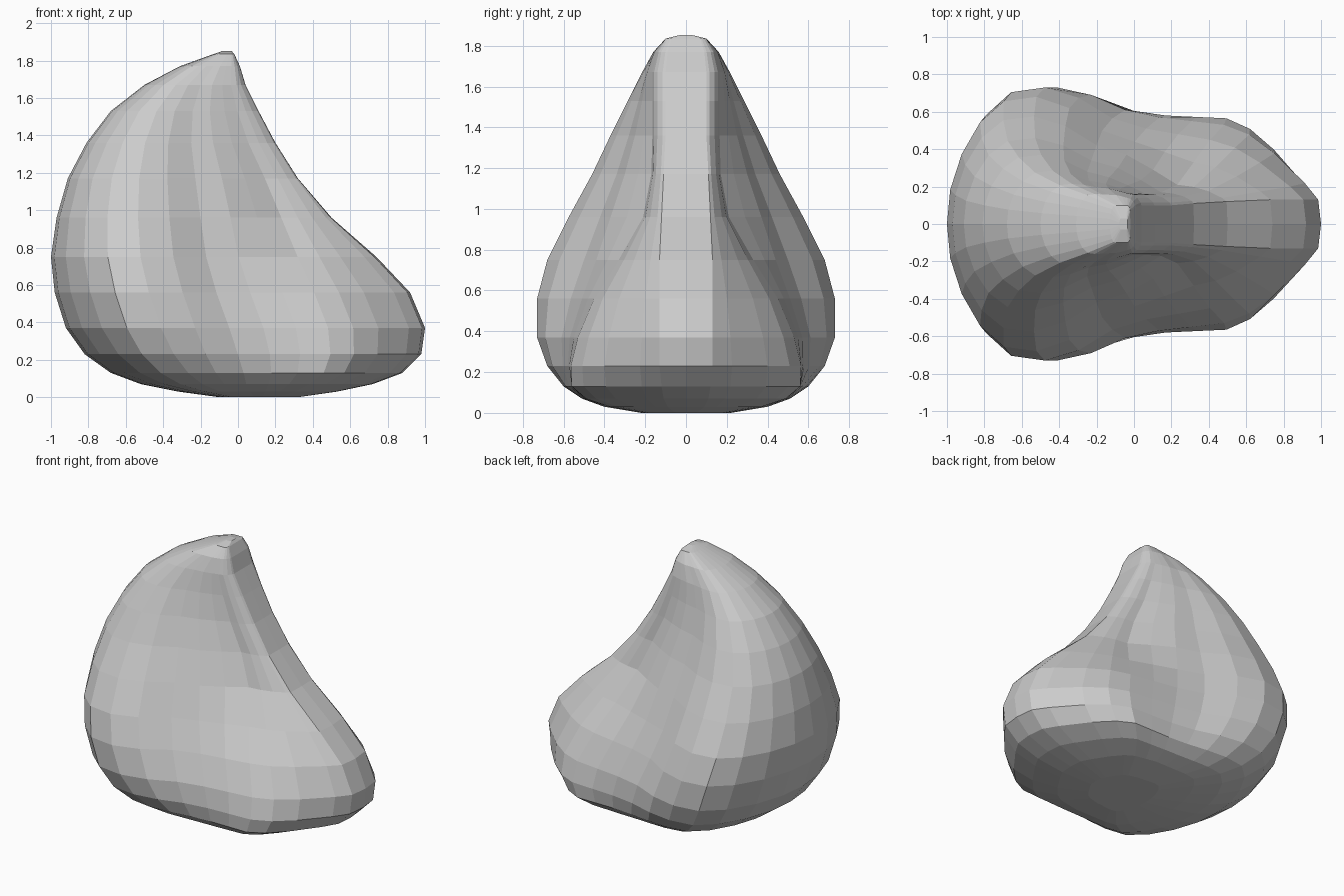
import bpy, bmesh, math

# Horizontal sections: z, rear x, front x, half widths (rear lobe, waist, front lobe, front tip)
SECTIONS = [
    (0.00, -0.10, 0.32, 0.22, 0.21, 0.19, 0.05),
    (0.03, -0.32, 0.53, 0.40, 0.40, 0.37, 0.09),
    (0.07, -0.52, 0.72, 0.51, 0.50, 0.49, 0.11),
    (0.13, -0.68, 0.88, 0.60, 0.56, 0.56, 0.12),
    (0.23, -0.82, 0.98, 0.68, 0.58, 0.565, 0.13),
    (0.37, -0.92, 1.00, 0.73, 0.57, 0.53, 0.13),
    (0.56, -0.98, 0.92, 0.73, 0.51, 0.45, 0.13),
    (0.75, -1.00, 0.74, 0.68, 0.44, 0.33, 0.13),
    (0.96, -0.97, 0.50, 0.575, 0.37, 0.21, 0.12),
    (1.17, -0.91, 0.32, 0.46, 0.30, 0.17, 0.11),
    (1.36, -0.81, 0.20, 0.37, 0.25, 0.165, 0.10),
    (1.53, -0.68, 0.11, 0.285, 0.215, 0.165, 0.10),
    (1.67, -0.50, 0.04, 0.215, 0.19, 0.165, 0.10),
    (1.77, -0.31, 0.01, 0.16, 0.155, 0.14, 0.09),
    (1.835, -0.13, -0.02, 0.10, 0.10, 0.10, 0.07),
    (1.852, -0.08, -0.035, 0.03, 0.03, 0.03, 0.02),
]
REAR = [(0.01, 0.27), (0.045, 0.55), (0.10, 0.80), (0.17, 0.965), (0.265, 1.0)]
CAP = [(0.80, 0.87), (0.87, 0.62), (0.955, 0.22), (0.992, 0.0)]


def blend(a, b, t):
    return a + (b - a) * (1 - math.cos(math.pi * t)) / 2


def half_outline(rear, waist, front, tip):
    """Normalised length and half width from the rear round to the front tip."""
    pts = [(u, k * rear) for u, k in REAR]
    pts += [(u, blend(rear, waist, (u - 0.265) / 0.285)) for u in (0.36, 0.455, 0.55)]
    pts += [(u, blend(waist, front, (u - 0.55) / 0.18)) for u in (0.64, 0.73)]
    pts += [(u, tip + (front - tip) * k) for u, k in CAP]
    return pts


# Body: one loft through mirrored sections, the upper ones bulging further forward
bm = bmesh.new()
rings = []
for z, x0, x1, *widths in SECTIONS:
    lean = 0.22 * min(max((z - 0.65) / 0.45, 0), 1)
    half = []
    for u, y in half_outline(*widths):
        u += lean * 4 * u * u * (1 - u)
        half.append((x0 + (x1 - x0) * u, y))
    loop = [(x0, 0)] + [(x, -y) for x, y in half]
    loop += [(x1, 0)] + [(x, y) for x, y in reversed(half)]
    rings.append([bm.verts.new((x, y, z)) for x, y in loop])
for low, high in zip(rings, rings[1:]):
    n = len(low)
    for i in range(n):
        j = (i + 1) % n
        bm.faces.new((low[i], low[j], high[j], high[i]))
bm.faces.new(reversed(rings[0]))
bm.faces.new(rings[-1])
bmesh.ops.recalc_face_normals(bm, faces=bm.faces)

mesh = bpy.data.meshes.new("body")
bm.to_mesh(mesh)
bm.free()
body = bpy.data.objects.new("body", mesh)
bpy.context.collection.objects.link(body)
